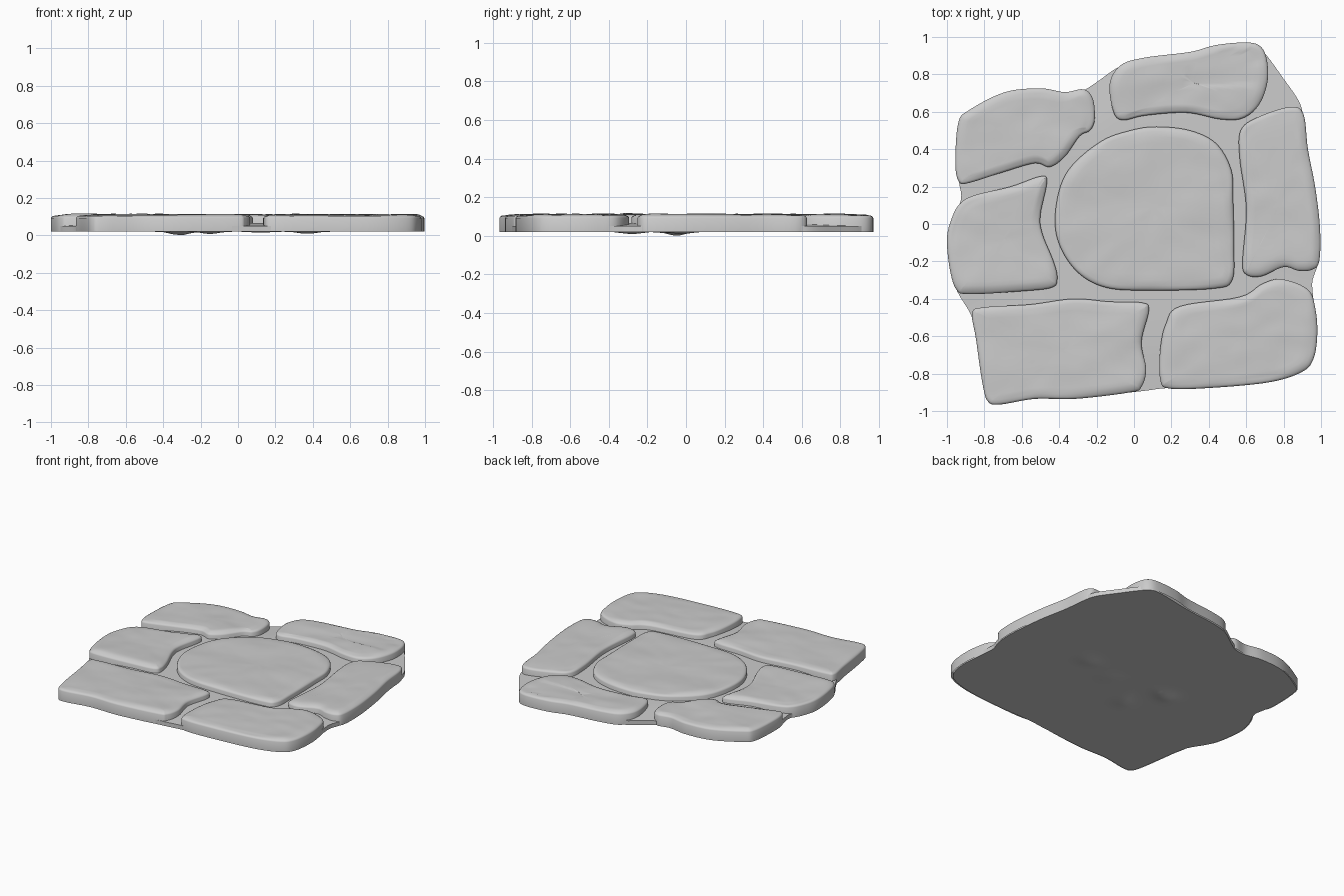
import bpy, bmesh, math
from mathutils import Vector, noise

if "Cube" in bpy.data.objects:
    bpy.data.objects.remove(bpy.data.objects["Cube"])


def smooth_outline(pts, n=6):
    """Closed Catmull-Rom curve through the points, returned counter-clockwise."""
    p = [Vector(q) for q in pts]
    if sum(a.x * b.y - b.x * a.y for a, b in zip(p, p[1:] + p[:1])) < 0:
        p.reverse()
    out, m = [], len(p)
    for i in range(m):
        a, b, c, d = p[i - 1], p[i], p[(i + 1) % m], p[(i + 2) % m]
        for k in range(n):
            t = k / n
            out.append(0.5 * (2 * b + (c - a) * t + (2 * a - 5 * b + 4 * c - d) * t ** 2
                              + (3 * b - a - 3 * c + d) * t ** 3))
    return out


def inset(loop, dist):
    m, out = len(loop), []
    for i in range(m):
        t = (loop[(i + 1) % m] - loop[i - 1]).normalized()
        out.append(loop[i] + Vector((-t.y, t.x)) * dist)
    return out


def shrink(loop, s, c):
    return [c + (p - c) * s for p in loop]


def loft(name, rings, start=None, end=None):
    """Skin a stack of 3D rings, closing either end with a fan to a centre point."""
    bm = bmesh.new()
    vs = [[bm.verts.new(p) for p in r] for r in rings]
    m = len(vs[0])
    for a, b in zip(vs, vs[1:]):
        for i in range(m):
            j = (i + 1) % m
            bm.faces.new((a[i], a[j], b[j], b[i]))
    for tip, ring, flip in ((start, vs[0], True), (end, vs[-1], False)):
        if tip is not None:
            v = bm.verts.new(tip)
            for i in range(m):
                f = (ring[i], ring[(i + 1) % m], v)
                bm.faces.new(f[::-1] if flip else f)
    me = bpy.data.meshes.new(name)
    bm.to_mesh(me)
    bm.free()
    ob = bpy.data.objects.new(name, me)
    bpy.context.collection.objects.link(ob)
    bpy.ops.object.select_all(action='DESELECT')
    bpy.context.view_layer.objects.active = ob
    ob.select_set(True)
    bpy.ops.object.shade_smooth_by_angle(angle=math.radians(40))


def top_z(p):
    # gently worn, uneven stone surface
    z = 0.111 + 0.007 * noise.noise(Vector((p.x * 3.5, p.y * 5, 1.7)))
    z += 0.003 * noise.noise(Vector((p.x * 9, p.y * 11, 4.2)))
    # shallow chip in the back stone
    if 0.29 < p.x < 0.66 and 0.74 < p.y < 0.93:
        z -= 0.004
    return z


def stone(name, pts):
    loop = smooth_outline(pts)
    c = sum(loop, Vector((0, 0))) / len(loop)
    rings = [[p.to_3d() + Vector((0, 0, z)) for p in inset(loop, d)]
             for d, z in ((0, 0.02), (0, 0.092), (0.004, 0.099), (0.012, 0.104))]
    inner = inset(loop, 0.026)
    for s in (1, 0.93, 0.85, 0.75, 0.64, 0.52, 0.4, 0.28, 0.14):
        drop = 0.003 if s == 1 else 0
        rings.append([Vector((p.x, p.y, top_z(p) - drop)) for p in shrink(inner, s, c)])
    loft(name, rings, end=Vector((c.x, c.y, top_z(c))))


# paving stones
stone("centre_stone", [
    (.12, .52), (.30, .50), (.44, .43), (.52, .29), (.53, .13), (.535, -.13), (.525, -.30), (.43, -.345),
    (.09, -.355), (-.15, -.34), (-.31, -.25), (-.41, -.08), (-.415, .11), (-.35, .29), (-.18, .44), (-.02, .50)])
stone("back_stone", [
    (-.07, .85), (.06, .89), (.30, .92), (.43, .955), (.57, .97), (.66, .96), (.705, .90), (.715, .77),
    (.67, .64), (.58, .565), (.46, .56), (.28, .595), (.06, .58), (-.06, .555), (-.11, .60), (-.13, .75)])
stone("back_left_stone", [
    (-.94, .54), (-.88, .61), (-.69, .705), (-.50, .725), (-.37, .705), (-.27, .72), (-.22, .67), (-.21, .56),
    (-.235, .50), (-.29, .47), (-.37, .36), (-.45, .305), (-.53, .325), (-.69, .28), (-.88, .22),
    (-.935, .225), (-.955, .32)])
stone("left_stone", [
    (-.93, .11), (-.85, .155), (-.66, .20), (-.50, .255), (-.465, .225), (-.50, .05), (-.49, -.05), (-.43, -.20),
    (-.41, -.29), (-.44, -.34), (-.61, -.36), (-.88, -.375), (-.95, -.35), (-.985, -.24), (-1, -.08), (-.975, .03)])
stone("right_stone", [
    (.66, .57), (.83, .625), (.905, .59), (.93, .40), (.97, .19), (.995, -.03), (.99, -.20), (.95, -.245),
    (.88, -.25), (.80, -.23), (.68, -.28), (.60, -.27), (.58, -.20), (.60, .08), (.565, .35), (.57, .50)])
stone("front_left_stone", [
    (-.865, -.475), (-.80, -.445), (-.555, -.43), (-.325, -.40), (-.13, -.415), (.04, -.42), (.08, -.46),
    (.04, -.63), (.065, -.775), (.04, -.87), (-.02, -.90), (-.315, -.935), (-.53, -.935), (-.715, -.965),
    (-.78, -.95), (-.81, -.855), (-.845, -.615)])
stone("front_right_stone", [
    (.245, -.44), (.565, -.39), (.685, -.32), (.79, -.295), (.93, -.35), (.97, -.455), (.98, -.59), (.96, -.72),
    (.90, -.79), (.73, -.845), (.43, -.875), (.19, -.88), (.14, -.83), (.14, -.67), (.17, -.535)])

# mortar bed: fills the joints and closes the underside
bed = smooth_outline([
    (-.28, .71), (-.19, .765), (-.08, .84), (.06, .88), (.30, .91), (.57, .96), (.65, .955), (.71, .90),
    (.79, .79), (.88, .66), (.905, .57), (.925, .40), (.965, .19), (.988, -.05), (.985, -.20), (.955, -.30),
    (.955, -.36), (.965, -.46), (.973, -.60), (.95, -.71), (.89, -.785), (.72, -.84), (.43, -.87), (.18, -.877),
    (.03, -.895), (-.31, -.93), (-.53, -.93), (-.71, -.96), (-.775, -.945), (-.805, -.85), (-.84, -.62),
    (-.87, -.49), (-.945, -.36), (-.98, -.24), (-.995, -.08), (-.97, .03), (-.925, .13), (-.935, .22),
    (-.95, .32), (-.935, .54), (-.875, .605), (-.69, .70), (-.50, .72), (-.37, .70)], 4)


def under_z(p):
    # small lumps hanging below the flat underside
    lumps = ((-.31, -.05, .02), (-.15, -.28, .012), (.37, -.02, .012), (.12, -.10, .006))
    return 0.02 - max(d * math.exp(-((p.x - x) ** 2 + (p.y - y) ** 2) / 0.004) for x, y, d in lumps)


o = Vector((0, 0))
scales = [i / 20 for i in range(1, 21)]
rings = [[Vector((p.x, p.y, under_z(p))) for p in shrink(bed, s, o)] for s in scales]
for s in (1, 0.95, 0.88, 0.8, 0.7, 0.5, 0.3, 0.1):
    z = 0.05 + 0.016 * min(1, (1 - s) / 0.3)
    rings.append([Vector((p.x, p.y, z)) for p in shrink(bed, s, o)])
loft("mortar_bed", rings, start=Vector((0, 0, under_z(o))), end=Vector((0, 0, 0.066)))
